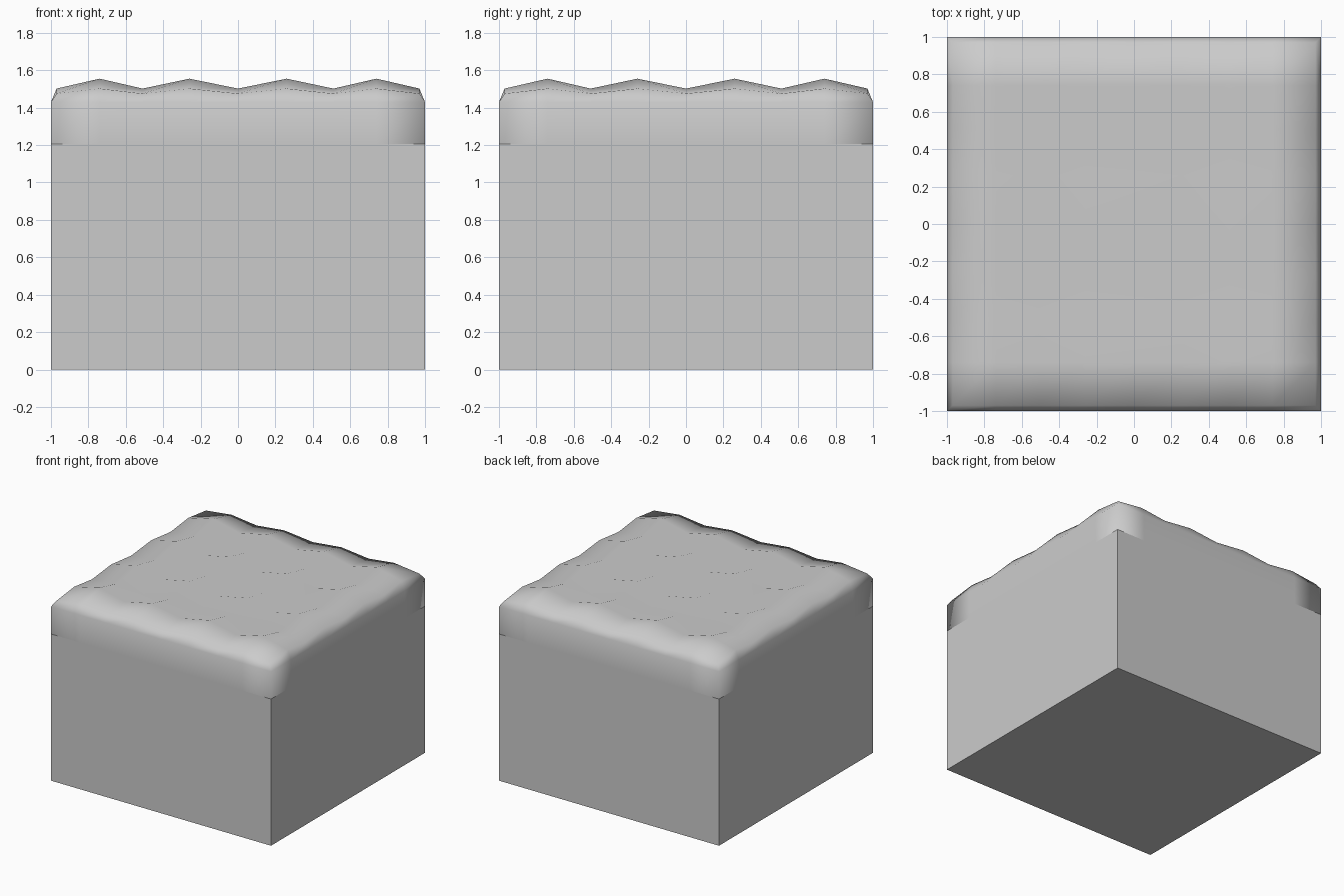
import bpy, bmesh

if "Cube" in bpy.data.objects:
    bpy.data.objects.remove(bpy.data.objects["Cube"])

mat = bpy.data.materials.new("plain grey")
mat.diffuse_color = (0.6, 0.6, 0.6, 1)
mat.use_nodes = True
mat.node_tree.nodes["Principled BSDF"].inputs["Base Color"].default_value = mat.diffuse_color


def make(name, bm):
    bmesh.ops.recalc_face_normals(bm, faces=bm.faces[:])
    me = bpy.data.meshes.new(name)
    bm.to_mesh(me)
    bm.free()
    ob = bpy.data.objects.new(name, me)
    bpy.context.collection.objects.link(ob)
    me.materials.append(mat)
    return ob


# Flat-sided base block, open where the cap sits
bm = bmesh.new()
bmesh.ops.create_cube(bm, size=2)
for v in bm.verts:
    v.co.z = 1.205 if v.co.z > 0 else 0
top = [f for f in bm.faces if f.calc_center_median().z > 1.2]
bmesh.ops.delete(bm, geom=top, context='FACES_ONLY')
make("base_block", bm)

# Soft wavy cap: bumpy grid on top, rounded rim, vertical skirt
half = [0, 0.26, 0.51, 0.74, 0.97]
cs = [-c for c in half[:0:-1]] + half
heights = [1.475, 1.502, 1.555]     # by how many of the two indices are odd
bm = bmesh.new()
grid = [[bm.verts.new((x, y, heights[i % 2 + j % 2])) for j, y in enumerate(cs)]
        for i, x in enumerate(cs)]
for i in range(8):
    for j in range(8):
        bm.faces.new((grid[i][j], grid[i + 1][j], grid[i + 1][j + 1], grid[i][j + 1]))
for z in (1.43, 1.205):
    edges = [e for e in bm.edges if e.is_boundary]
    ext = bmesh.ops.extrude_edge_only(bm, edges=edges)
    for v in ext["geom"]:
        if isinstance(v, bmesh.types.BMVert):
            v.co.z = z
            for k in (0, 1):
                if abs(v.co[k]) > 0.9:
                    v.co[k] = 1 if v.co[k] > 0 else -1
for f in bm.faces:
    f.smooth = True
make("wavy_cap", bm)
